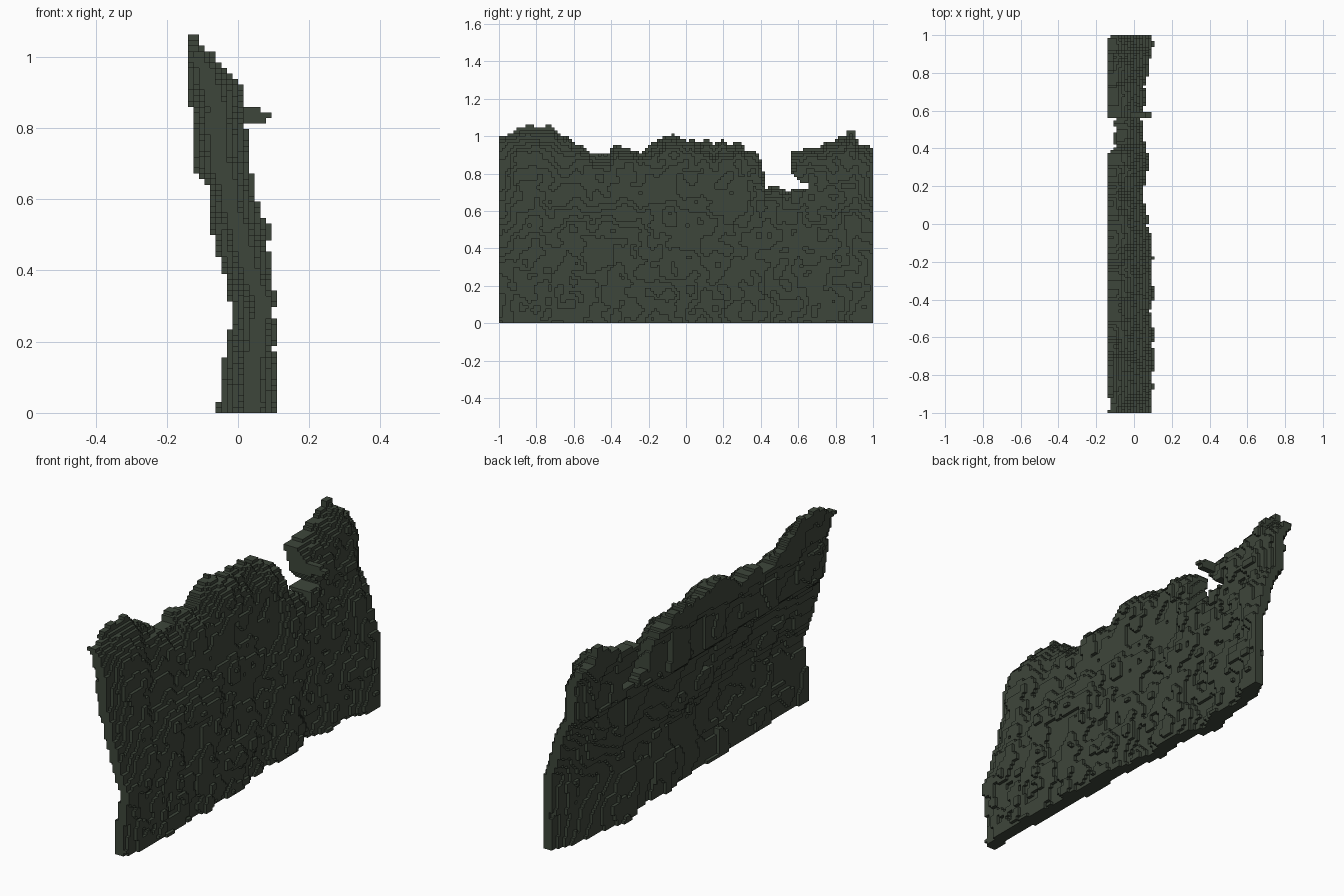
import bpy
from mathutils import Vector, noise

if "Cube" in bpy.data.objects:
    bpy.data.objects.remove(bpy.data.objects["Cube"])

C = 1 / 64          # voxel size
NY, NZ = 128, 70


def lerp(points, t):
    """Piecewise linear profile lookup."""
    if t <= points[0][0]:
        return points[0][1]
    for (a, va), (b, vb) in zip(points, points[1:]):
        if t <= b:
            return va + (vb - va) * (t - a) / (b - a)
    return points[-1][1]


# Ragged top edge: height along y, with the deep notch
TOP = [(-1, 1.0), (-.93, 1.01), (-.9, 1.045), (-.87, 1.06), (-.72, 1.06), (-.65, 1.0), (-.5, .91),
       (-.42, .91), (-.39, .95), (-.3, .94), (-.25, .91), (-.15, .985), (-.06, 1.01),
       (0, .98), (.13, .97), (.28, .96), (.38, .91), (.41, .85), (.425, .72), (.56, .72),
       (.565, .92), (.7, .94), (.85, 1.0), (.88, 1.04), (.9, 1.03), (.92, .97), (1, .93)]
# Leaning section: back and front x along z
BACK = [(0, -.005), (.1, -.005), (.25, .01), (.35, .005), (.43, -.025), (.55, -.045),
        (.63, -.065), (.68, -.1), (.85, -.115), (.92, -.14), (1.1, -.14)]
FRONT = [(0, .08), (.25, .075), (.48, .06), (.56, .045), (.64, .025),
         (.8, .01), (.9, 0), (.97, -.02), (1.06, -.065)]
# Sideways wander of the foot along y, fading out with height
FOOT = [(-1, .005), (-.9, .01), (-.6, .015), (-.2, .005), (0, -.01), (.3, -.025),
        (.55, -.04), (.8, -.02), (1, .03)]
# Extra thinness along y
THIN = [(-1, 0), (-.5, .01), (.3, .01), (.8, .015), (1, .03)]


def n2(y, z, f, seed):
    return noise.noise(Vector((y * f, z * f, seed)))


def section(y, z):
    """Back and front x of the wall at one cell, or None where it is empty."""
    top = lerp(TOP, y) + .022 * n2(y, 0, 23, 6.2)
    if z > top:
        return None
    if .56 < y < .65 and .72 < z < .79 + .05 * n2(y, z, 20, 1.7) - (y - .57) * .4:
        return None                                   # undercut beside the notch
    depth = top - z
    # Broad shared bulges move both faces together
    low = min(1, max(.15, (.8 - z) / .4))
    shift = low * lerp(FOOT, y) + .02 * n2(y, z, 3.2, 7.4) + .012 * n2(y, z, 8, 2.6)
    thin = low * lerp(THIN, y)
    # Craggy front face, rounded off at the top
    front = lerp(FRONT, z) + shift - thin * .4
    front += .028 * n2(y, z, 7, 5.7) + .018 * n2(y, z, 17, 9.1)
    front -= .07 * max(0, 1 - depth / .12) ** 2
    # Back face of flat, roughly rectangular slabs
    wy, wz = y + .05 * n2(y, z, 6, 3.3), z + .05 * n2(y, z, 6, 8.8)
    slab = noise.cell(Vector((wy * 7 + 20, wz * 6 + 20, 2.5)))
    back = lerp(BACK, z) + shift + thin * .6 + .012 * slab + .01 * n2(y, z, 6, 4.4)
    # Both ends taper to a thin edge
    end = max(0, (abs(y) - .9) / .1)
    spare = max(0, front - back - .045) * end
    front -= spare * .65
    back += spare * .35
    # Small jutting lobe beside the notch
    if .55 < y < .6 and abs(z - .84) < .025:
        front = max(front, .1 - abs(z - .835) * 2)
    lo = max(-9, round(back / C))
    hi = min(9, max(lo + 2, round(front / C)))
    return lo, hi


# Fill the voxels
cells = set()
for j in range(NY):
    for k in range(NZ):
        span = section(-1 + (j + .5) * C, (k + .5) * C)
        if span:
            cells.update((i, j, k) for i in range(span[0], span[1]))

# Skin only the exposed voxel sides
SIDES = {
    (1, 0, 0): ((1, 0, 0), (1, 1, 0), (1, 1, 1), (1, 0, 1)),
    (-1, 0, 0): ((0, 0, 0), (0, 0, 1), (0, 1, 1), (0, 1, 0)),
    (0, 1, 0): ((0, 1, 0), (0, 1, 1), (1, 1, 1), (1, 1, 0)),
    (0, -1, 0): ((0, 0, 0), (1, 0, 0), (1, 0, 1), (0, 0, 1)),
    (0, 0, 1): ((0, 0, 1), (1, 0, 1), (1, 1, 1), (0, 1, 1)),
    (0, 0, -1): ((0, 0, 0), (0, 1, 0), (1, 1, 0), (1, 0, 0)),
}
index, verts, faces = {}, [], []
for i, j, k in sorted(cells):
    for (a, b, c), corners in SIDES.items():
        if (i + a, j + b, k + c) in cells:
            continue
        face = []
        for p, q, r in corners:
            key = (i + p, j + q, k + r)
            if key not in index:
                index[key] = len(verts)
                verts.append((key[0] * C, key[1] * C - 1, key[2] * C))
            face.append(index[key])
        faces.append(face)

mesh = bpy.data.meshes.new("rock_wall")
mesh.from_pydata(verts, [], faces)
mat = bpy.data.materials.new("dark moss green")
mat.diffuse_color = (.048, .061, .043, 1)
mat.use_nodes = True
mat.node_tree.nodes["Principled BSDF"].inputs["Base Color"].default_value = mat.diffuse_color
mesh.materials.append(mat)
wall = bpy.data.objects.new("rock_wall", mesh)
bpy.context.collection.objects.link(wall)
